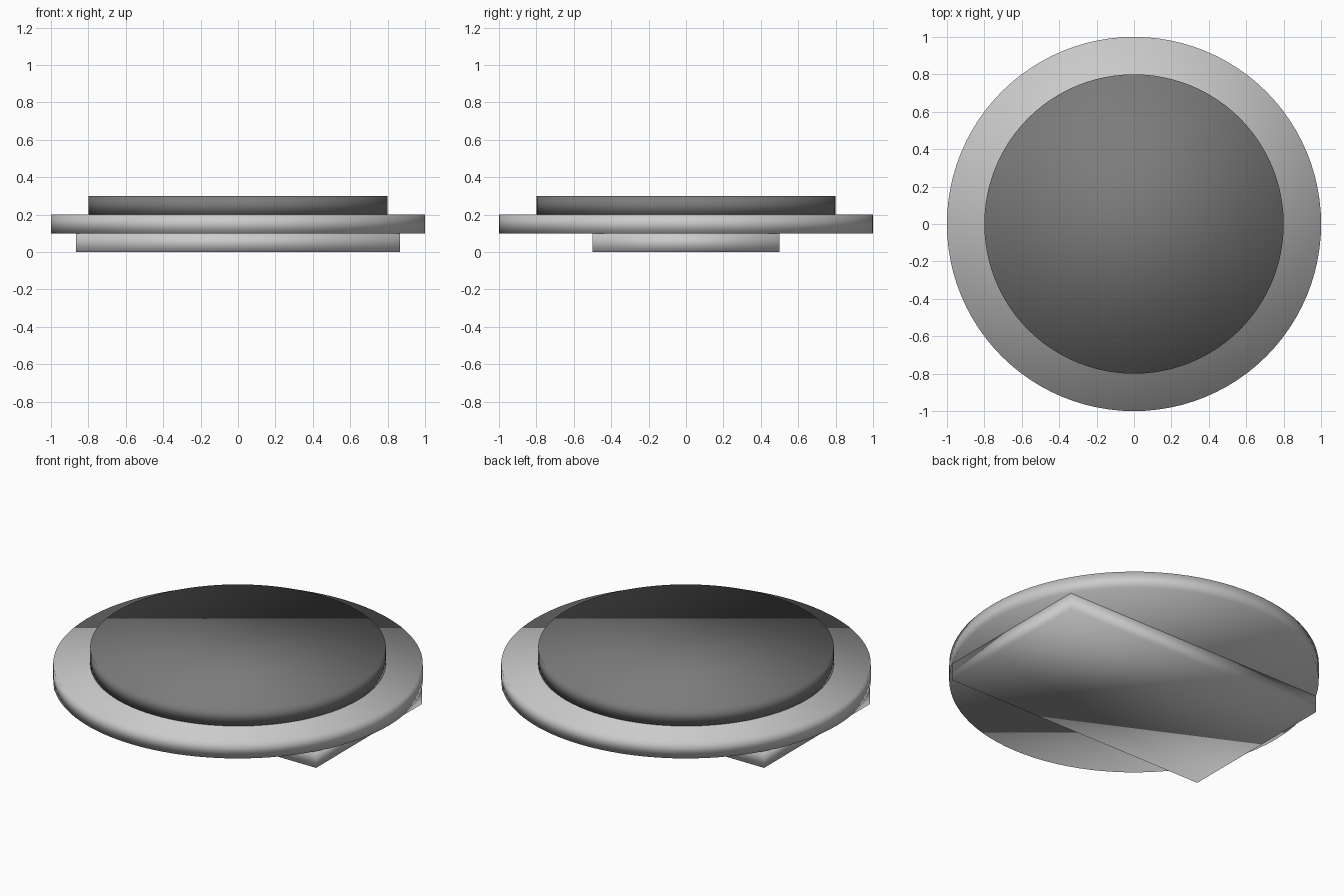
import bpy

if "Cube" in bpy.data.objects:
    bpy.data.objects.remove(bpy.data.objects["Cube"])

SEGMENTS = 96  # multiple of 12, so base corners land on rim vertices


def disc(name, radius, z0, z1):
    bpy.ops.mesh.primitive_cylinder_add(vertices=SEGMENTS, radius=radius, depth=z1 - z0,
                                        location=(0, 0, (z0 + z1) / 2))
    obj = bpy.context.object
    obj.name = name
    bpy.ops.object.shade_smooth()
    return obj


# Rectangular base whose corners touch the rim of the wide disc
bpy.ops.mesh.primitive_cube_add(size=1, location=(0, 0, 0.05))
base = bpy.context.object
base.name = "base_plate"
base.scale = (2 * 0.866, 1.0, 0.1)
bpy.ops.object.transform_apply(location=False, rotation=False, scale=True)
bpy.ops.object.shade_smooth()

# Wide rim disc
disc("rim_disc", 1.0, 0.1, 0.2)

# Dark top pad
pad = disc("top_pad", 0.8, 0.2, 0.3)
dark = bpy.data.materials.new("dark_grey")
dark.diffuse_color = (0.2, 0.2, 0.2, 1)
dark.use_nodes = True
dark.node_tree.nodes["Principled BSDF"].inputs["Base Color"].default_value = dark.diffuse_color
pad.data.materials.append(dark)
